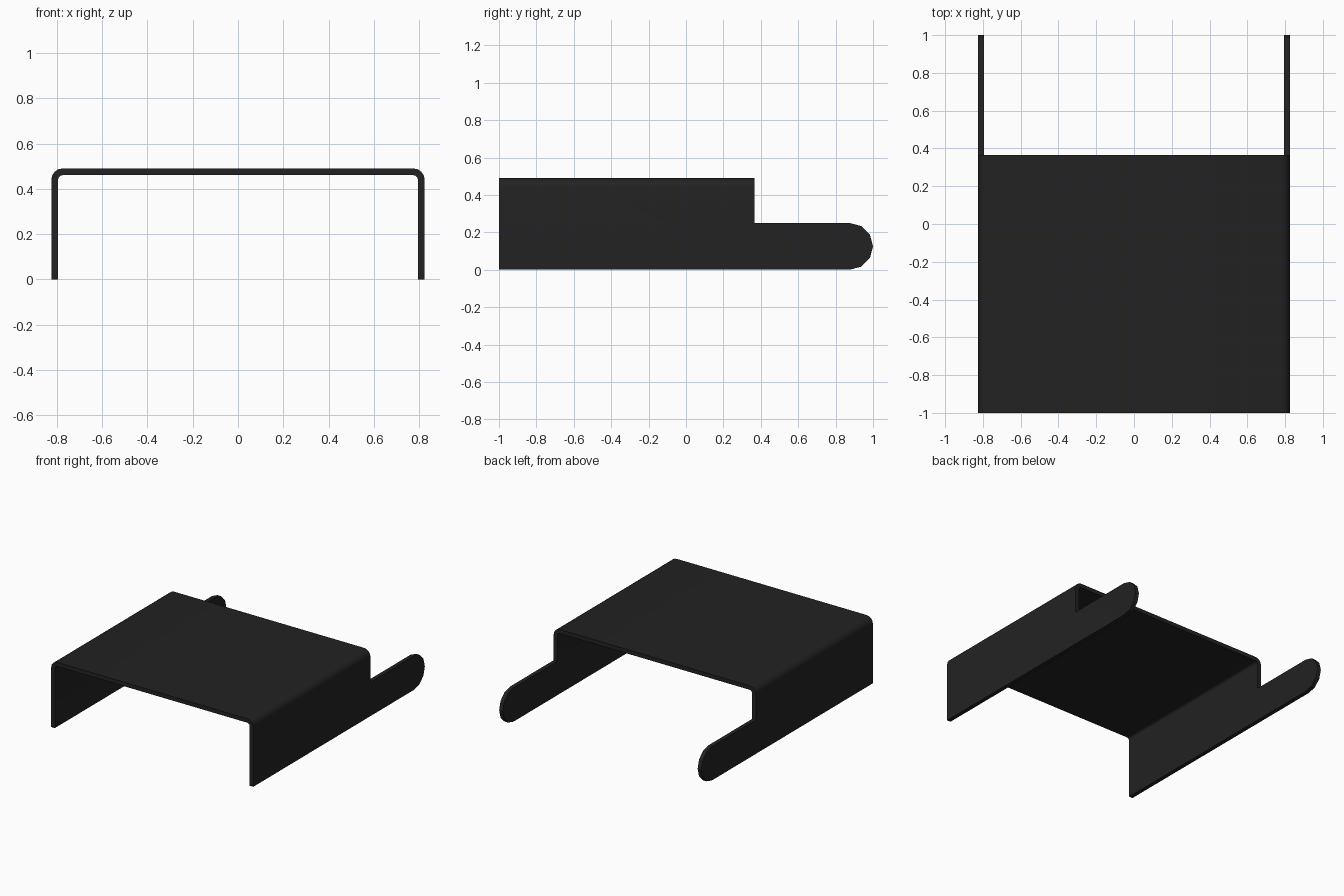
import bpy, bmesh, math
from mathutils import Vector

if "Cube" in bpy.data.objects:
    bpy.data.objects.remove(bpy.data.objects["Cube"])

W, H, T = 0.825, 0.49, 0.03      # half width, height, sheet thickness
R = 0.05                         # outer bend radius
ARM_H, STEP_Y = 0.25, 0.365      # arm height, back edge of the cover


def arc(cx, cy, r, a0, a1, n):
    return [(cx + r * math.cos(math.radians(a0 + (a1 - a0) * i / n)),
             cy + r * math.sin(math.radians(a0 + (a1 - a0) * i / n))) for i in range(n + 1)]


def prism(name, points, push):
    """Close a flat outline and extrude it along a vector."""
    bm = bmesh.new()
    face = bm.faces.new([bm.verts.new(p) for p in points])
    out = bmesh.ops.extrude_face_region(bm, geom=[face])
    verts = [v for v in out["geom"] if isinstance(v, bmesh.types.BMVert)]
    bmesh.ops.translate(bm, verts=verts, vec=Vector(push))
    bmesh.ops.recalc_face_normals(bm, faces=bm.faces)
    mesh = bpy.data.meshes.new(name)
    bm.to_mesh(mesh)
    bm.free()
    obj = bpy.data.objects.new(name, mesh)
    bpy.context.collection.objects.link(obj)
    return obj


black = bpy.data.materials.new("black metal")
black.diffuse_color = (0.016, 0.016, 0.016, 1)
black.use_nodes = True
black.node_tree.nodes["Principled BSDF"].inputs["Base Color"].default_value = black.diffuse_color

# Bent sheet: U-shaped front profile run along the full length
right = ([(W, 0)] + arc(W - R, H - R, R, 0, 90, 4))
right_in = ([(W - T, 0)] + arc(W - R, H - R, R - T, 0, 90, 4))
mirror = lambda pts: [(-x, z) for x, z in reversed(pts)]
profile = right + mirror(right) + list(reversed(mirror(right_in))) + list(reversed(right_in))
cover = prism("bent_cover", [(x, -1, z) for x, z in profile], (0, 2, 0))
cover.data.materials.append(black)

# Side outline: tall cover, step down, arm with a rounded end
r = ARM_H / 2
side = ([(-1.1, -0.1), (0.875, -0.1)] + arc(1 - r, r, r, -90, 90, 6)
        + [(STEP_Y, ARM_H), (STEP_Y, 0.6), (-1.1, 0.6)])
cutter = prism("side_outline_cutter", [(-1, y, z) for y, z in side], (2, 0, 0))
cutter.hide_render = True
cutter.data.materials.append(black)

# Trim the sheet to the side outline
mod = cover.modifiers.new("trim", 'BOOLEAN')
mod.operation, mod.object, mod.solver = 'INTERSECT', cutter, 'EXACT'
bpy.context.view_layer.objects.active = cover
cover.select_set(True)
cutter.select_set(False)
bpy.ops.object.modifier_apply(modifier="trim")
bpy.data.objects.remove(cutter)
bpy.ops.object.shade_smooth_by_angle(angle=math.radians(25))
